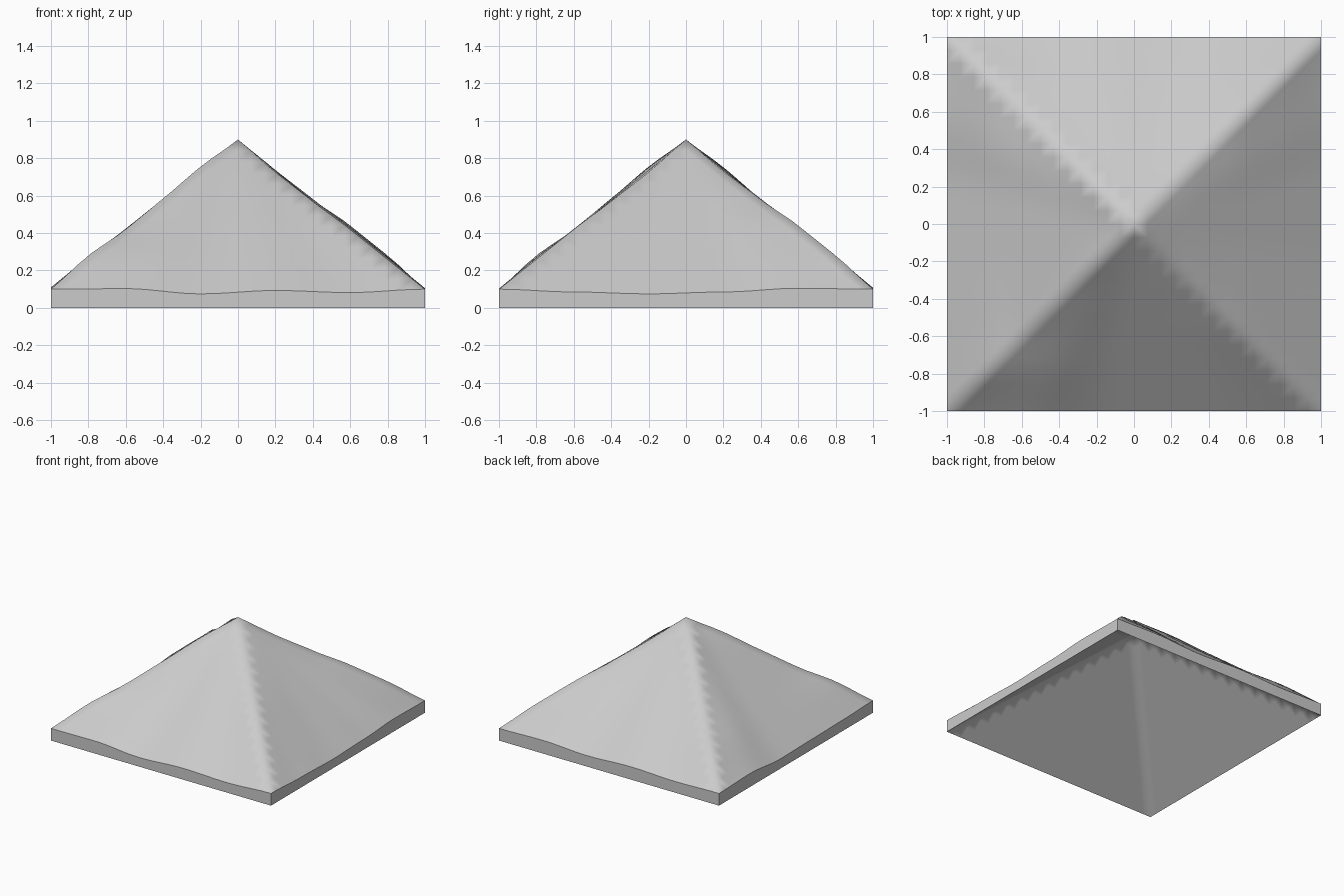
import bpy
import bmesh
import math

cube = bpy.data.objects.get("Cube")
if cube:
    bpy.data.objects.remove(cube, do_unlink=True)

SEGMENTS = 28
EAVE, APEX, INNER_APEX = 0.1, 0.9, 0.78

# Gentle sag along each eave (corner to corner) and each hip (apex to corner)
EAVE_WAVES = {
    "front": (0, .003, -.025, -.007, -.018, 0),
    "back": (0, -.008, .005, -.01, .008, 0),
    "left": (0, -.015, -.025, -.015, .005, 0),
    "right": (0, -.01, -.015, -.02, .01, 0),
}
HIP_WAVES = {
    (True, True): (0, -.01, 0, .02, .02, 0),
    (True, False): (0, -.015, -.01, 0, 0, 0),
    (False, False): (0, .015, .005, 0, .02, 0),
    (False, True): (0, .012, 0, -.005, .015, 0),
}


def wave(values, t):
    """Smoothly sample evenly spaced values at t in 0..1."""
    pos = min(max(t, 0), 1) * (len(values) - 1)
    i = min(int(pos), len(values) - 2)
    f = (1 - math.cos((pos - i) * math.pi)) / 2
    return values[i] * (1 - f) + values[i + 1] * f


def ring(co):
    return max(abs(co.x), abs(co.y))


def roof_height(co):
    r = ring(co)
    if r < 1e-5:
        return APEX
    if abs(co.x) > abs(co.y):
        side, t = ("left" if co.x > 0 else "right"), co.y / r
    else:
        side, t = ("back" if co.y > 0 else "front"), co.x / r
    sag = wave(EAVE_WAVES[side], (t + 1) / 2) * r
    hip = wave(HIP_WAVES[co.x > 0, co.y > 0], r) * t * t
    return EAVE + (APEX - EAVE) * (1 - r) + sag + hip


def make_material(name, value):
    mat = bpy.data.materials.new(name)
    mat.use_nodes = True
    color = (value, value, value, 1)
    mat.diffuse_color = color
    mat.node_tree.nodes["Principled BSDF"].inputs["Base Color"].default_value = color
    return mat


# Two stacked square sheets joined by a rim
bm = bmesh.new()
bmesh.ops.create_grid(bm, x_segments=SEGMENTS, y_segments=SEGMENTS, size=1)
lower = list(bm.verts)
bmesh.ops.extrude_face_region(bm, geom=list(bm.faces), use_keep_orig=True)
lower_set = set(lower)
upper = [v for v in bm.verts if v not in lower_set]

# Split the cells under the hips so each hip is a clean line
for face in list(bm.faces):
    c = face.calc_center_median()
    if abs(abs(c.x) - abs(c.y)) < 1e-4:
        ends = [v for v in face.verts if abs(abs(v.co.x) - abs(v.co.y)) < 1e-4]
        if len(ends) == 2:
            bmesh.utils.face_split(face, ends[0], ends[1])

# Raise the wavy outer roof and the plain hollow underside
for v in upper:
    v.co.z = roof_height(v.co)
for v in lower:
    v.co.z = INNER_APEX * (1 - ring(v.co))
bmesh.ops.recalc_face_normals(bm, faces=bm.faces)

# Soft hips, crisp fascia edges
rim = {f for f in bm.faces if len(f.verts) == 4
       and all(ring(v.co) > 0.999 for v in f.verts)}
for f in bm.faces:
    f.smooth = True
for e in bm.edges:
    faces = e.link_faces
    if len(faces) == 2:
        on_rim = [f in rim for f in faces]
        corner = all(on_rim) and e.calc_face_angle(0) > 1
        e.smooth = not (on_rim[0] != on_rim[1] or corner)

mesh = bpy.data.meshes.new("pyramid_roof")
bm.to_mesh(mesh)
bm.free()
mesh.materials.append(make_material("plain grey", 0.6))
roof = bpy.data.objects.new("pyramid_roof", mesh)
bpy.context.collection.objects.link(roof)
